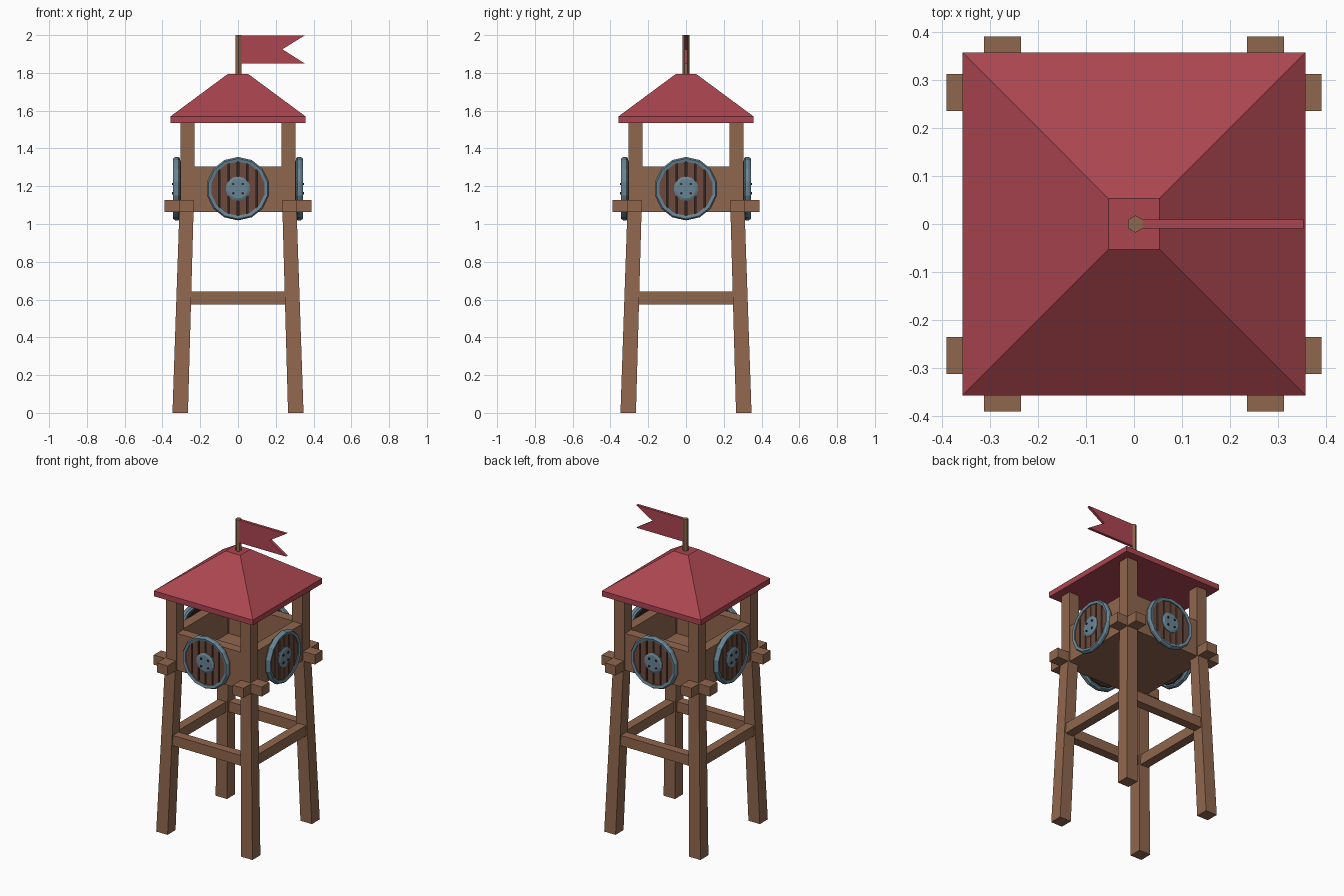
import bpy, bmesh, math
from mathutils import Matrix, Vector

if "Cube" in bpy.data.objects:
    bpy.data.objects.remove(bpy.data.objects["Cube"])


def material(name, rgb):
    m = bpy.data.materials.new(name)
    m.diffuse_color = (*rgb, 1)
    m.use_nodes = True
    m.node_tree.nodes["Principled BSDF"].inputs["Base Color"].default_value = m.diffuse_color
    return m


WOOD = material("wood", (0.28, 0.135, 0.075))
PLANK = material("dark_plank", (0.15, 0.068, 0.045))
GAP = material("plank_gap", (0.03, 0.018, 0.015))
STEEL = material("steel", (0.14, 0.235, 0.295))
RED = material("red", (0.41, 0.06, 0.08))


def finish(name, bm, mat, matrix=None):
    if matrix:
        bm.transform(matrix)
    bmesh.ops.recalc_face_normals(bm, faces=bm.faces)
    me = bpy.data.meshes.new(name)
    bm.to_mesh(me)
    bm.free()
    me.materials.append(mat)
    ob = bpy.data.objects.new(name, me)
    bpy.context.collection.objects.link(ob)
    return ob


def loft(name, rings, mat, matrix=None, caps=True):
    """Skin a stack of equal-length point rings; caps=False closes it as a loop."""
    bm = bmesh.new()
    vs = [[bm.verts.new(p) for p in r] for r in rings]
    n = len(vs[0])
    pairs = list(zip(vs, vs[1:])) + ([] if caps else [(vs[-1], vs[0])])
    for a, b in pairs:
        for i in range(n):
            j = (i + 1) % n
            bm.faces.new((a[i], a[j], b[j], b[i]))
    if caps:
        bm.faces.new(vs[0])
        bm.faces.new(vs[-1])
    return finish(name, bm, mat, matrix)


def rect(x0, x1, y0, y1, z):
    return [(x0, y0, z), (x1, y0, z), (x1, y1, z), (x0, y1, z)]


def box(name, x, y, z, mat, matrix=None):
    return loft(name, [rect(*x, *y, z[0]), rect(*x, *y, z[1])], mat, matrix)


def circle(r, y, n, cx=0, cz=0, turn=0):
    """Ring in the xz plane, for parts facing -y."""
    return [(cx + r * math.cos(turn + 2 * math.pi * i / n), y,
             cz + r * math.sin(turn + 2 * math.pi * i / n)) for i in range(n)]


# Platform floor
box("floor", (-0.28, 0.28), (-0.28, 0.28), (1.064, 1.10), WOOD)

SIDES = 14
for k, side in enumerate(("front", "right", "back", "left")):
    R = Matrix.Rotation(k * math.pi / 2, 4, 'Z')

    # Splayed leg and upright corner post
    loft(side + "_leg", [rect(0.265, 0.347, -0.347, -0.265, 0),
                         rect(0.235, 0.31, -0.31, -0.235, 1.08)], WOOD, R)
    box(side + "_post", (0.23, 0.305), (-0.305, -0.23), (1.07, 1.545), WOOD, R)

    # Rail between legs, parapet wall, projecting beam
    box(side + "_rail", (-0.27, 0.27), (-0.318, -0.26), (0.575, 0.642), WOOD, R)
    box(side + "_wall", (-0.235, 0.235), (-0.30, -0.235), (1.064, 1.305), WOOD, R)
    for s in (-1, 1):
        box(side + "_beam_end", sorted((s * 0.235, s * 0.39)), (-0.312, -0.235),
            (1.063, 1.126), WOOD, R)

    # Round shield: rim, dark backing, planks, boss, rivets
    S = R @ Matrix.Translation((0, 0, 1.187))
    t = math.pi / 2
    loft(side + "_shield_rim",
         [circle(r, y, SIDES, turn=t) for r, y in
          ((0.143, -0.308), (0.160, -0.306), (0.168, -0.316),
           (0.168, -0.332), (0.160, -0.344), (0.143, -0.340))],
         STEEL, S, caps=False)
    loft(side + "_shield_backing",
         [circle(0.15, -0.298, SIDES, turn=t), circle(0.15, -0.325, SIDES, turn=t)], GAP, S)
    w, gap = 0.049, 0.004
    for i in range(6):
        a, b = (i - 3) * w + gap, (i - 2) * w - gap
        m = (a + b) / 2
        h = [math.sqrt(max(0.149 ** 2 - x * x, 0.0004)) for x in (a, m, b)]
        prof = [(a, -h[0]), (m, -h[1]), (b, -h[2]), (b, h[2]), (m, h[1]), (a, h[0])]
        loft(side + "_shield_plank",
             [[(x, y, z) for x, z in prof] for y in (-0.315, -0.334)], PLANK, S)
    loft(side + "_shield_boss",
         [circle(0.065, -0.325, SIDES, turn=t), circle(0.065, -0.338, SIDES, turn=t),
          circle(0.052, -0.344, SIDES, turn=t)], STEEL, S)
    for i in range(4):
        q = math.pi / 4 + i * math.pi / 2
        loft(side + "_shield_rivet",
             [circle(0.007, y, 6, 0.035 * math.cos(q), 0.035 * math.sin(q))
              for y in (-0.34, -0.349)], GAP, S)

# Hipped roof with a cut-off top
loft("roof", [rect(-h, h, -h, h, z) for h, z in
              ((0.357, 1.535), (0.357, 1.57), (0.053, 1.795))], RED)

# Flag pole and swallow-tailed flag
loft("flag_pole",
     [[(0.003 + 0.018 * math.sin(i * math.pi / 3), 0.018 * math.cos(i * math.pi / 3), z)
       for i in range(6)] for z in (1.78, 2.0)], WOOD)
flag = [(0.012, 1.85), (0.353, 1.85), (0.235, 1.925), (0.353, 1.998), (0.012, 1.998)]
loft("flag", [[(x, y, z) for x, z in flag] for y in (-0.009, 0.009)], RED)
